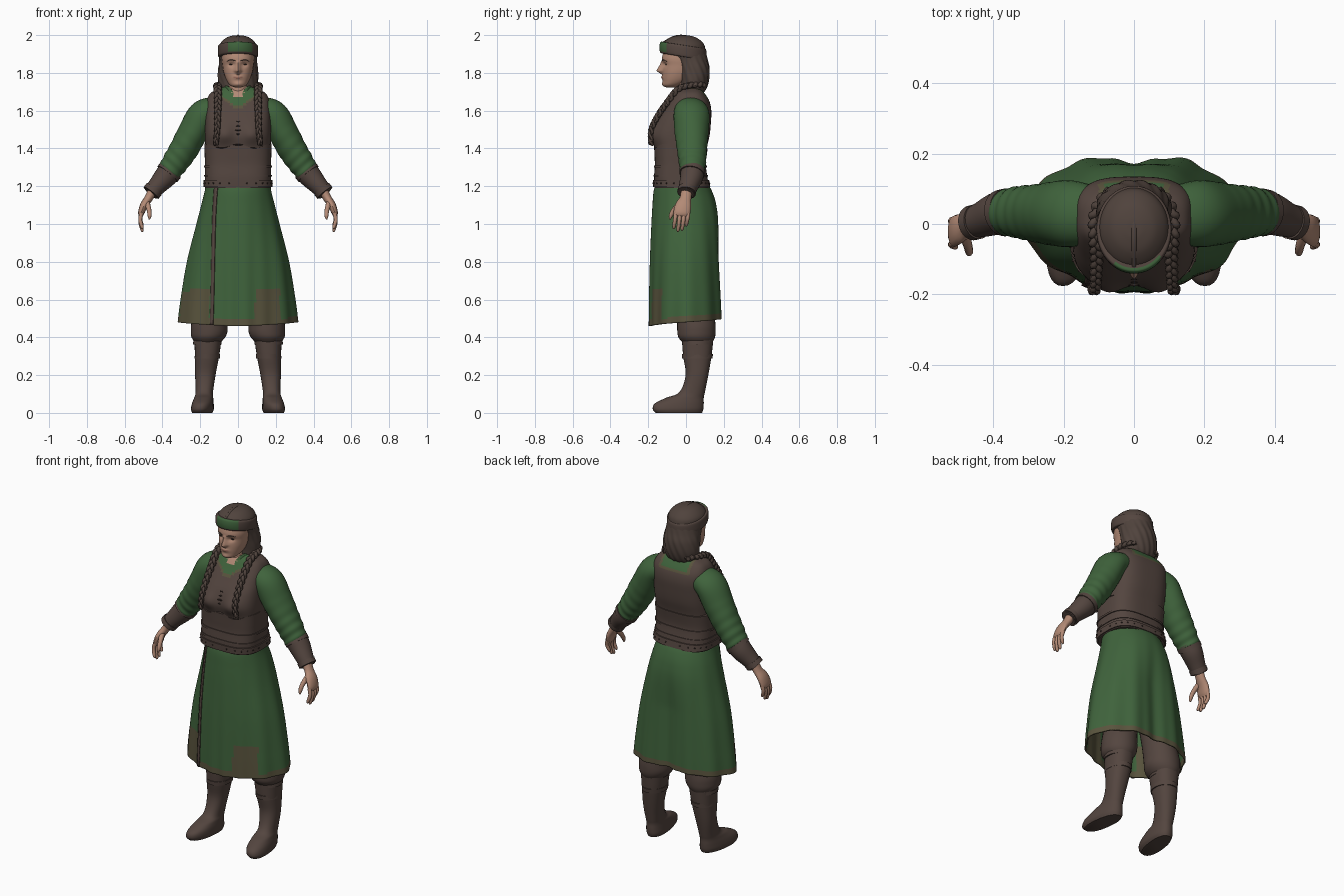
import bpy, bmesh
from math import sin, cos, pi, exp, atan2, acos
from mathutils import Vector

cube = bpy.data.objects.get("Cube")
if cube:
    bpy.data.objects.remove(cube, do_unlink=True)


def material(name, r, g, b):
    m = bpy.data.materials.new(name)
    m.use_nodes = True
    m.diffuse_color = (r, g, b, 1)
    bsdf = m.node_tree.nodes["Principled BSDF"]
    bsdf.inputs["Base Color"].default_value = (r, g, b, 1)
    bsdf.inputs["Roughness"].default_value = 0.9
    return m


GREEN = material("green cloth", 0.05, 0.125, 0.045)
OLIVE = material("olive trim", 0.10, 0.088, 0.047)
BROWN = material("brown leather", 0.088, 0.060, 0.050)
HAIR = material("dark brown hair", 0.080, 0.056, 0.046)
DARK = material("dark seams", 0.035, 0.024, 0.02)
SKIN = material("skin", 0.45, 0.255, 0.18)
LIPS = material("lips", 0.32, 0.15, 0.11)


def finish(name, bm, mats, rule=None, mirror=False, solid=0):
    bmesh.ops.recalc_face_normals(bm, faces=bm.faces)
    if rule:
        for f in bm.faces:
            f.material_index = rule(f.calc_center_median())
    me = bpy.data.meshes.new(name)
    bm.to_mesh(me)
    bm.free()
    for m in mats:
        me.materials.append(m)
    ob = bpy.data.objects.new(name, me)
    bpy.context.collection.objects.link(ob)
    bpy.ops.object.select_all(action='DESELECT')
    ob.select_set(True)
    bpy.context.view_layer.objects.active = ob
    bpy.ops.object.shade_smooth_by_angle(angle=0.8)
    if solid:
        s = ob.modifiers.new("thickness", 'SOLIDIFY')
        s.thickness, s.offset = solid, 0
    if mirror:
        ob.modifiers.new("mirror", 'MIRROR')
    return ob


def bridge(name, rings, mats, cap=True, closed=True, **kw):
    bm = bmesh.new()
    rows = [[bm.verts.new(p) for p in r] for r in rings]
    n = len(rows[0])
    for a, b in zip(rows, rows[1:]):
        for i in range(n if closed else n - 1):
            j = (i + 1) % n
            bm.faces.new((a[i], a[j], b[j], b[i]))
    if cap:
        bm.faces.new(rows[0])
        bm.faces.new(rows[-1])
    return finish(name, bm, mats, **kw)


def resample(rows, n):
    """Catmull-Rom through rows of numbers."""
    out = []
    for k in range(n):
        u = k / (n - 1) * (len(rows) - 1)
        i = min(int(u), len(rows) - 2)
        f = u - i
        p = [rows[max(0, min(len(rows) - 1, i + d))] for d in (-1, 0, 1, 2)]
        out.append([b + f / 2 * (c - a + f * (2 * a - 5 * b + 4 * c - d + f * (3 * (b - c) + d - a)))
                    for a, b, c, d in zip(*p)])
    return out


def edge(row, a, p=2.0, grow=0.0):
    """Point on a rounded outline; row = z, half width, front y, back y, centre x."""
    z, w, yf, yb = row[:4]
    cx = row[4] if len(row) > 4 else 0
    power = lambda v: (1 if v > 0 else -1) * abs(v) ** (2 / p)
    return Vector((cx + (w + grow) * power(cos(a)),
                   (yf + yb) / 2 + ((yb - yf) / 2 + grow) * power(sin(a)), z))


def loft(name, rows, mats, n=24, segs=48, p=2.0, grow=0.0, shape=None, **kw):
    rings = [[edge(r, 2 * pi * i / segs, p, grow) for i in range(segs)] for r in resample(rows, n)]
    if shape:
        rings = [[shape(v) for v in r] for r in rings]
    return bridge(name, rings, mats, **kw)


def tube(name, path, mats, n=16, segs=16, ref=(0, 1, 0), wave=None, **kw):
    """Sweep an oval along path; rows = x, y, z, radius along ref, other radius."""
    pts = resample(path, n)
    rings = []
    for k, r in enumerate(pts):
        t = (Vector(pts[min(k + 1, n - 1)][:3]) - Vector(pts[max(k - 1, 0)][:3])).normalized()
        u = Vector(ref)
        u = (u - t * u.dot(t)).normalized()
        v = t.cross(u)
        ring = []
        for i in range(segs):
            a = 2 * pi * i / segs
            s = 1 + (wave(k / (n - 1), a) if wave else 0)
            ring.append(Vector(r[:3]) + u * r[3] * s * cos(a) + v * r[4] * s * sin(a))
        rings.append(ring)
    return bridge(name, rings, mats, **kw)


def blob(name, centre, size, mat, mirror=False):
    bm = bmesh.new()
    bmesh.ops.create_uvsphere(bm, u_segments=12, v_segments=8, radius=1)
    for v in bm.verts:
        v.co = Vector(centre) + Vector([c * s for c, s in zip(v.co, size)])
    return finish(name, bm, [mat], mirror=mirror)


# Boots and trousers
def toe_out(v):
    if v.z < 0.15:
        v.x -= 0.12 * (v.y - 0.04) * (1 - v.z / 0.15)
    return v


boot = [(0, .05, -.16, .085, .18), (.02, .058, -.176, .092, .18), (.05, .056, -.165, .094, .18),
        (.08, .05, -.105, .094, .179), (.11, .046, -.035, .1, .178), (.2, .054, -.002, .118, .173),
        (.3, .064, -.015, .135, .164), (.39, .072, -.022, .145, .159)]
loft("boots", boot, [BROWN], n=36, segs=32, p=2.3, shape=toe_out, mirror=True)
for z, w in ((.3, .067), (.375, .075)):
    loft("boot_straps", [(z - .012, w, -.02, .14, .163), (z + .012, w, -.022, .143, .161)],
         [BROWN], n=3, segs=32, mirror=True)
loft("trousers", [(.375, .07, -.02, .142, .16), (.4, .089, -.04, .153, .157), (.43, .097, -.046, .157, .153),
                  (.48, .096, -.047, .155, .15), (.6, .088, -.05, .14, .13), (.8, .085, -.06, .1, .095)],
     [BROWN], segs=32, mirror=True)

# Skirt with folds and a trimmed hem
skirt_rows = [(1.22, .165, -.155, .105), (1.17, .173, -.168, .138), (1.1, .19, -.174, .165), (1.0, .215, -.18, .182),
              (.8, .264, -.188, .19), (.6, .296, -.192, .198), (.48, .31, -.193, .202)]


def folds(v):
    t = (1.22 - v.z) / .74
    a = atan2(v.y, v.x)
    f = 1 + .018 * t * cos(14 * a) + .01 * t * sin(9 * a) * cos(a) - .04 * t * sin(2 * a) ** 2 * (v.y < 0)
    v.x, v.y = v.x * f, v.y * f
    if v.y > 0:
        v.y *= 1 - .16 * min(1, t * 2) * exp(-(v.x / .08) ** 2)
    v.z += .02 * t ** 4 * sin(a)
    return v


def hem(c):
    patch = c.y < -.03 and c.z < .655 - .1 * abs(c.y + .15) and (c.x < -.15 or .09 < c.x < .22)
    rim = .5 + .02 * (c.y / .2)
    return 1 if patch or c.z < rim + .012 else 0


loft("skirt", skirt_rows, [GREEN, OLIVE], n=64, segs=128, shape=folds, rule=hem, cap=False, solid=.008)
strip = []
for k, row in enumerate(resample(skirt_rows, 30)[1:]):
    x = -.115 - .001 * k
    strip.append([folds(edge(row, -acos((x + d) / row[1]))) + Vector((0, -.008, 0)) for d in (-.009, .009)])
bridge("skirt_front_trim", strip, [BROWN], cap=False, closed=False, solid=.006)

# Torso with leather bodice
torso_rows = [(1.19, .17, -.162, .118), (1.25, .17, -.164, .108), (1.32, .17, -.16, .1), (1.4, .173, -.165, .11),
              (1.47, .175, -.178, .125), (1.54, .174, -.158, .132), (1.6, .172, -.122, .134), (1.65, .167, -.088, .124),
              (1.69, .148, -.062, .1), (1.712, .11, -.045, .08), (1.73, .06, -.03, .055)]


def bust(v):
    if v.y < 0:
        d = exp(-((v.z - 1.475) / .05) ** 2)
        v.y -= .02 * d * (exp(-((abs(v.x) - .075) / .045) ** 2) - .3 * exp(-(v.x / .03) ** 2))
    return v


def bodice_colour(c):
    ax = abs(c.x)
    if c.y < 0 and c.z > 1.655 + ax * 1.3:
        return 3
    top = 1.605 + ax * .7 if c.y < .02 else 1.645
    if ax < .1 and c.z > top:
        return 1 if ax < .085 and c.z > top + .014 else 2
    return 0


loft("bodice", torso_rows, [BROWN, GREEN, OLIVE, SKIN], n=70, segs=96, p=3, shape=bust, rule=bodice_colour)


def arch(v):
    if v.z > 1.37:
        v.z += .025 * cos(v.x * 18) ** 2 * (v.y < 0)
    return v


loft("waist_panel", torso_rows[:4], [BROWN], n=20, segs=96, p=3, grow=.005, shape=arch)
bands = ((1.195, 1.235, .012), (1.25, 1.262, .009), (1.295, 1.31, .01))
sample = resample(torso_rows, 200)
for low, high, grow in bands:
    loft("waist_band", [r for r in sample if low <= r[0] <= high], [BROWN], n=4, segs=96, p=3, grow=grow)
belt = min(sample, key=lambda r: abs(r[0] - 1.215))
for i in range(24):
    blob("belt_stud", edge(belt, 2 * pi * (i + .5) / 24, 3, .012), (.004, .004, .004), DARK)
for i in range(4):
    z = 1.475 + .022 * i
    blob("lacing", (0, -.171 + .009 * max(0, i - 1), z), (.018, .006, .004), DARK)

# Sleeves, bracers and hands
def wrinkles(t, a):
    return .04 * max(0, t - .35) * sin(t * 48 + 1.5 * sin(a)) * 1.6 + .015 * sin(3 * a + t * 9)


tube("sleeves", [(.12, .025, 1.6, .085, .075), (.185, .028, 1.575, .095, .08), (.235, .03, 1.49, .09, .079),
                 (.285, .032, 1.4, .08, .076), (.33, .033, 1.33, .072, .07), (.365, .032, 1.275, .064, .062)],
     [GREEN], n=48, segs=32, wave=wrinkles, mirror=True)
tube("bracers", [(.352, .034, 1.29, .062, .062), (.385, .03, 1.25, .061, .06), (.425, .015, 1.205, .052, .05),
                 (.462, .002, 1.163, .043, .042)], [BROWN], segs=24, mirror=True)
for x, y, z, r in ((.365, .033, 1.275, .067), (.452, .005, 1.175, .05)):
    tube("bracer_cuffs", [(x - .008, y + .002, z + .01, r, r), (x + .008, y - .002, z - .01, r, r)],
         [BROWN], n=4, segs=24, mirror=True)
tube("palms", [(.455, .003, 1.17, .03, .025), (.474, -.003, 1.135, .031, .022), (.497, -.014, 1.1, .042, .021),
               (.512, -.022, 1.06, .044, .017), (.514, -.024, 1.042, .036, .01)], [SKIN], mirror=True)
for i, length in enumerate((.075, .09, .084, .062)):
    y = -.054 + .022 * i
    tube("finger", [(.51, y, 1.06, .011, .011), (.518, y - .004, 1.06 - length * .5, .0105, .0105),
                    (.508, y - .01, 1.06 - length, .009, .009), (.503, y - .012, 1.05 - length, .004, .004)],
         [SKIN], n=10, segs=10, mirror=True)
tube("thumb", [(.483, -.025, 1.115, .016, .016), (.472, -.06, 1.08, .013, .013), (.468, -.08, 1.045, .011, .011),
               (.47, -.085, 1.025, .004, .004)], [SKIN], n=10, segs=10, mirror=True)

# Neck and shirt collar
loft("neck", [(1.64, .07, -.06, .07), (1.69, .056, -.052, .06), (1.77, .052, -.05, .06)], [SKIN])


def open_front(v):
    v.z -= .06 * exp(-(v.x / .035) ** 2) * (v.y < 0)
    return v


loft("collar", [(1.67, .085, -.078, .085), (1.70, .074, -.066, .078), (1.735, .066, -.058, .07)],
     [GREEN, OLIVE], n=9, shape=open_front, cap=False, solid=.008)


# Head with a modelled face
def face(v):
    if v.y < -.03:
        x, z = abs(v.x), v.z
        ridge = max(0, min(1, (1.868 - z) / .055)) if z > 1.81 else max(0, (z - 1.79) / .02)
        v.y -= .032 * ridge * exp(-(x / (.009 + .006 * ridge)) ** 2)
        v.y += .011 * exp(-((x - .034) / .018) ** 2 - ((z - 1.845) / .013) ** 2)
        v.y -= .007 * exp(-(x / .022) ** 2 - ((z - 1.776) / .01) ** 2)
        v.y -= .006 * exp(-(x / .02) ** 2 - ((z - 1.74) / .012) ** 2)
    return v


loft("head", [(1.722, .012, -.1, -.06), (1.733, .04, -.119, -.03), (1.76, .06, -.123, .02), (1.8, .075, -.125, .06),
              (1.84, .082, -.124, .08), (1.88, .086, -.127, .085), (1.94, .08, -.11, .08)], [SKIN, LIPS],
     n=60, segs=96, p=2.2, shape=face,
     rule=lambda c: int(c.y < -.1 and abs(c.x) < .025 and abs(c.z - 1.776) < .0065 - .12 * abs(c.x)))
blob("eyes", (.035, -.104, 1.845), (.013, .006, .004), DARK, mirror=True)
tube("eyebrows", [(.014, -.125, 1.864, .004, .002), (.036, -.118, 1.869, .004, .003), (.058, -.1, 1.862, .003, .002)],
     [HAIR], n=8, segs=8, mirror=True)

# Hair, headband and braids
def strands(v):
    a = atan2(v.y, v.x)
    f = 1 + .02 * sin(18 * a + v.z * 60) * max(0, min(1, (1.93 - v.z) / .1))
    v.x, v.y = v.x * f, v.y * f
    return v


loft("hair", [(1.685, .05, .01, .08), (1.71, .092, -.028, .104), (1.76, .106, -.035, .12), (1.82, .104, -.05, .124),
              (1.87, .099, -.075, .114), (1.92, .1, -.122, .104), (1.955, .094, -.122, .093), (1.985, .064, -.085, .058),
              (1.997, .03, -.045, .02), (1.999, .005, -.02, -.01)], [HAIR], n=50, segs=96, shape=strands)


def tilt(v):
    v.z -= .16 * (v.y + .02)
    return v


loft("headband", [(1.886, .096, -.125, .1), (1.89, .105, -.137, .108), (1.917, .107, -.141, .109),
                  (1.944, .105, -.136, .106), (1.948, .095, -.125, .095)], [BROWN, GREEN], n=17, segs=96, shape=tilt,
     rule=lambda c: int(c.y < -.09 and -.055 < c.x < .075 and c.z > 1.912))
tube("crown_seam", [(0, -.12, 1.962, .006, .004), (0, -.07, 1.99, .007, .004), (0, -.02, 1.998, .007, .004),
                    (0, .04, 1.985, .007, .004), (0, .09, 1.953, .006, .004)], [HAIR], ref=(1, 0, 0))
guide = resample([(.07, .09, 1.74), (.105, .03, 1.735), (.108, -.04, 1.715), (.106, -.095, 1.65),
                  (.108, -.145, 1.58), (.11, -.184, 1.5), (.118, -.186, 1.42)], 90)
for k in range(3):
    path = []
    for i, (x, y, z) in enumerate(guide):
        ph = i * .36 + 2 * pi * k / 3
        r = .0125 * (1 - .45 * i / 89)
        path.append((x + r * 1.15 * sin(ph), y - .008 * sin(2 * ph), z + .004 * sin(2 * ph), r, r))
    tube("braid_strand", path, [HAIR], n=90, segs=8, ref=(1, 0, 0), mirror=True)
blob("braid_ties", (.117, -.186, 1.44), (.013, .013, .01), BROWN, mirror=True)
